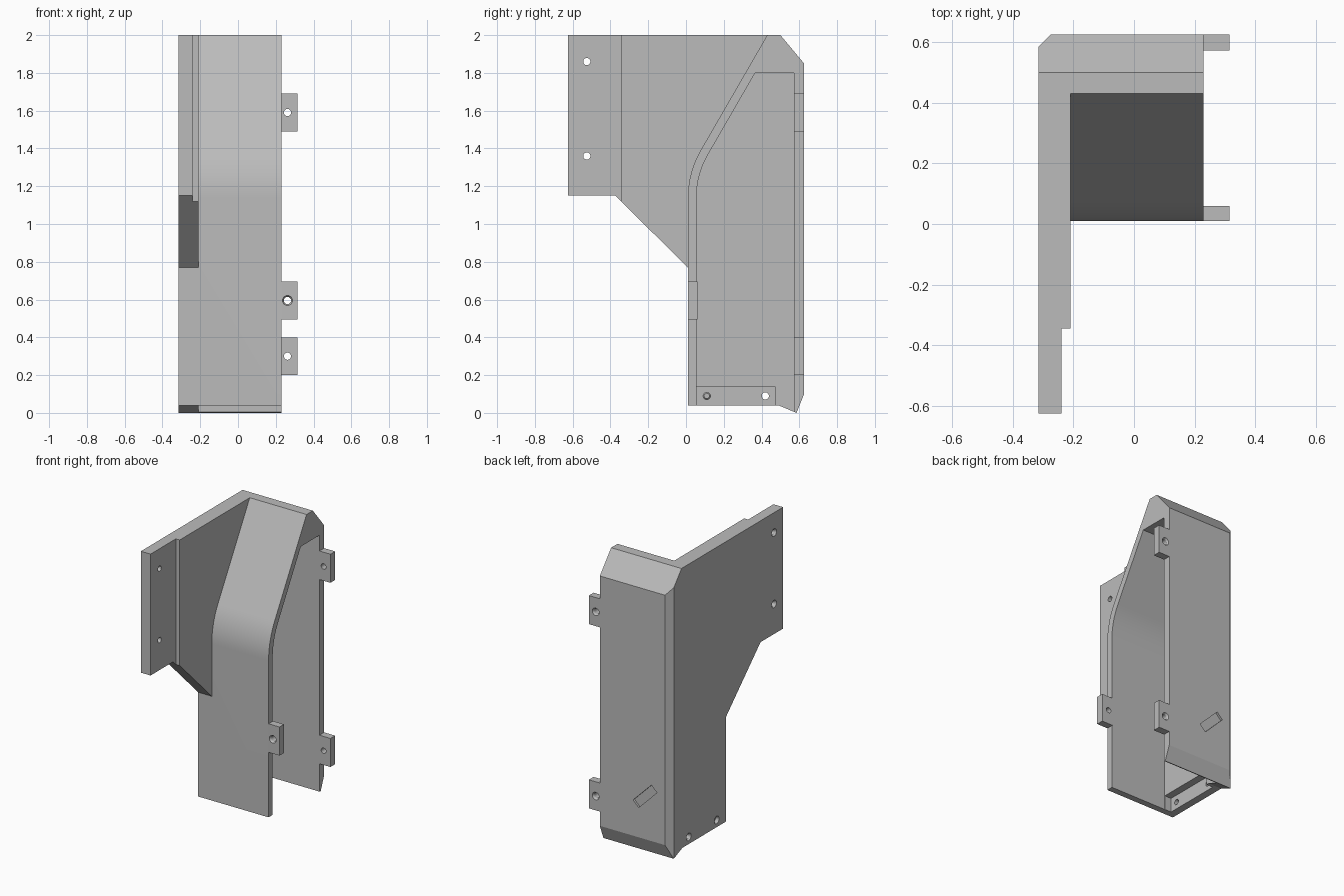
import bpy, bmesh, math
from mathutils import Vector

cube = bpy.data.objects.get("Cube")
if cube:
    bpy.data.objects.remove(cube, do_unlink=True)

grey = bpy.data.materials.new("plain grey")
grey.use_nodes = True
grey.diffuse_color = (0.5, 0.5, 0.5, 1)
grey.node_tree.nodes["Principled BSDF"].inputs["Base Color"].default_value = (0.5, 0.5, 0.5, 1)


def finish(bm, name):
    bmesh.ops.recalc_face_normals(bm, faces=bm.faces)
    mesh = bpy.data.meshes.new(name)
    bm.to_mesh(mesh)
    bm.free()
    mesh.materials.append(grey)
    obj = bpy.data.objects.new(name, mesh)
    bpy.context.collection.objects.link(obj)
    return obj


def prism(name, points, axis, lo, hi):
    """Extrude a 2D outline along an axis; outline is (y,z), (x,z) or (x,y)."""
    bm = bmesh.new()
    place = {"x": lambda a, b: (lo, a, b),
             "y": lambda a, b: (a, lo, b),
             "z": lambda a, b: (a, b, lo)}[axis]
    face = bm.faces.new([bm.verts.new(place(a, b)) for a, b in points])
    step = Vector([(hi - lo) * (axis == k) for k in "xyz"])
    new = bmesh.ops.extrude_face_region(bm, geom=[face])["geom"]
    bmesh.ops.translate(bm, vec=step, verts=[v for v in new if isinstance(v, bmesh.types.BMVert)])
    return finish(bm, name)


def box(name, x, y, z):
    return prism(name, [(y[0], z[0]), (y[1], z[0]), (y[1], z[1]), (y[0], z[1])], "x", *x)


def boolean(target, tool, operation):
    mod = target.modifiers.new(operation, "BOOLEAN")
    mod.operation, mod.solver, mod.object = operation, "EXACT", tool
    tool.hide_render = True
    bpy.context.view_layer.objects.active = target
    bpy.ops.object.modifier_apply(modifier=mod.name)
    bpy.data.objects.remove(tool, do_unlink=True)


def screw_hole(target, pos, outward):
    """Through hole with a countersink on the outward side."""
    turn = Vector(outward).to_track_quat("Z", "Y").to_matrix().to_4x4()
    for r_in, r_out, depth, shift in ((0.019, 0.019, 0.3, 0), (0.014, 0.039, 0.04, 0)):
        bm = bmesh.new()
        bmesh.ops.create_cone(bm, cap_ends=True, segments=24, radius1=r_in, radius2=r_out, depth=depth)
        bmesh.ops.transform(bm, matrix=turn, verts=bm.verts)
        bmesh.ops.translate(bm, vec=pos, verts=bm.verts)
        boolean(target, finish(bm, "hole_cutter"), "DIFFERENCE")


def bend(radius):
    """Front wall curve, from vertical to the backward slope."""
    return [(0.51 - radius * math.cos(math.radians(a)), 1.139 + radius * math.sin(math.radians(a)))
            for a in [30 * i / 10 for i in range(11)]]


# Channel body with curved front and chamfered top
L, INNER, R = -0.315, -0.21, 0.23
outline = [(0.01, 0.04)] + bend(0.5) + [(0.43, 2), (0.5, 2), (0.625, 1.85),
                                        (0.625, 0.1), (0.585, 0), (0.49, 0.04)]
housing = prism("channel_housing", outline, "x", L, R)

# Side wing, stepped thinner at its mounting edge
wing = prism("wing", [(-0.625, 2), (0.46, 2), (0.46, 0.77), (0.01, 0.77),
                      (-0.375, 1.15), (-0.625, 1.15)], "x", L, INNER)
boolean(housing, wing, "UNION")
boolean(housing, box("step", (-0.24, 0), (-0.8, -0.345), (1, 2.2)), "DIFFERENCE")

# Hollow interior, open to one side and below
hollow = [(0.055, -0.1)] + bend(0.455) + [(0.366, 1.8), (0.573, 1.8), (0.573, -0.1)]
boolean(housing, prism("hollow", hollow, "x", INNER, 0.5), "DIFFERENCE")
boolean(housing, box("recess", (-0.262, -0.1), (0.056, 0.47), (-0.1, 0.14)), "DIFFERENCE")

# Chamfer on the vertical back corner
boolean(housing, prism("corner", [(-0.315, 0.585), (-0.275, 0.625), (-0.4, 0.71)],
                       "z", -0.1, 2.1), "DIFFERENCE")

# Shallow diagonal slot in the back wall
slot = []
for u, v in ((-0.1, -0.03), (0.1, -0.03), (0.1, 0.03), (-0.1, 0.03)):
    slot.append((-0.12 + (v - u) * 0.707, 0.4 + (u + v) * 0.707))
boolean(housing, prism("slot", slot, "y", 0.61, 0.7), "DIFFERENCE")

# Screw holes through the wing and the side wall
for y, z in ((-0.525, 1.86), (-0.525, 1.36), (0.11, 0.09), (0.42, 0.09)):
    screw_hole(housing, (L, y, z), (-1, 0, 0))

# Screw tabs along the open edge
tabs = []
for name, y, z, out in (("back_tab_lower", (0.573, 0.625), 0.3, 1),
                        ("back_tab_upper", (0.573, 0.625), 1.59, 1),
                        ("front_tab", (0.01, 0.06), 0.595, -1)):
    tab = box(name, (R, 0.315), y, (z - 0.1, z + 0.1))
    screw_hole(tab, (0.262, y[1] if out > 0 else y[0], z), (0, out, 0))
    tabs.append(tab)

# Smooth the bend and holes, keep edges sharp
bpy.ops.object.select_all(action="DESELECT")
for obj in [housing] + tabs:
    obj.select_set(True)
bpy.context.view_layer.objects.active = housing
bpy.ops.object.shade_smooth_by_angle(angle=math.radians(20))
